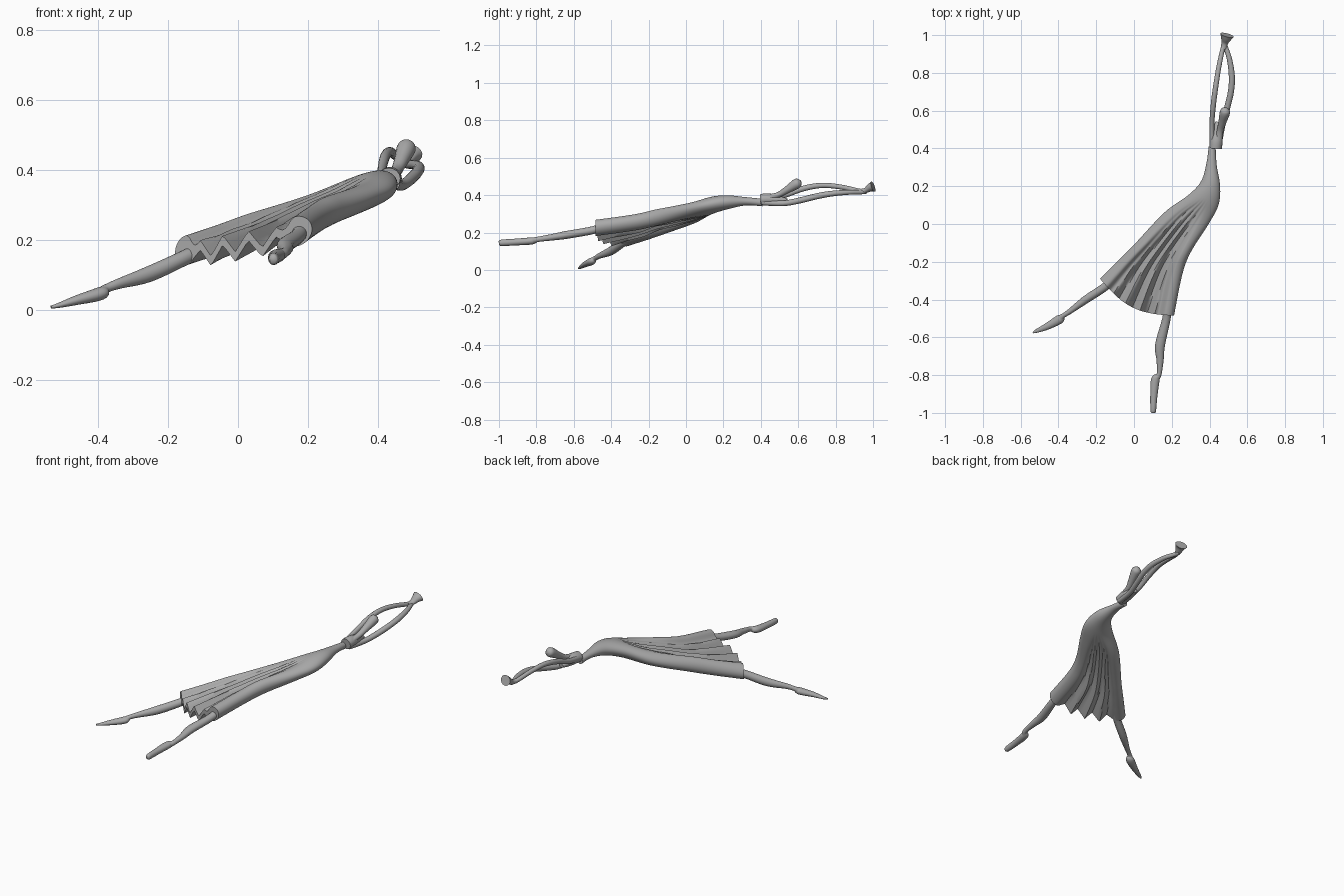
import bpy, bmesh, math
from mathutils import Vector

clay = bpy.data.materials.new("grey clay")
clay.diffuse_color = (0.4, 0.4, 0.4, 1)


def spline(rows, steps):
    """Smoothly resample a list of number tuples (Catmull-Rom)."""
    out = []
    n = len(rows)
    for i in range(n - 1):
        a, b, c, d = (rows[max(0, min(n - 1, i + k))] for k in (-1, 0, 1, 2))
        for j in range(steps):
            t = j / steps
            out.append([0.5 * (2 * q + (r - p) * t + (2 * p - 5 * q + 4 * r - s) * t * t
                               + (3 * q - p - 3 * r + s) * t ** 3)
                        for p, q, r, s in zip(a, b, c, d)])
    out.append(list(rows[-1]))
    return out


def loft(name, rings, angle=40):
    """Skin closed rings of points and cap both ends."""
    bm = bmesh.new()
    vs = [[bm.verts.new(p) for p in ring] for ring in rings]
    n = len(vs[0])
    for a, b in zip(vs, vs[1:]):
        for i in range(n):
            bm.faces.new((a[i], a[(i + 1) % n], b[(i + 1) % n], b[i]))
    bm.faces.new(vs[0][::-1])
    bm.faces.new(vs[-1])
    bmesh.ops.recalc_face_normals(bm, faces=bm.faces)
    me = bpy.data.meshes.new(name)
    bm.to_mesh(me)
    bm.free()
    me.materials.append(clay)
    ob = bpy.data.objects.new(name, me)
    bpy.context.collection.objects.link(ob)
    bpy.ops.object.select_all(action='DESELECT')
    ob.select_set(True)
    bpy.context.view_layer.objects.active = ob
    bpy.ops.object.shade_smooth_by_angle(angle=math.radians(angle))
    return ob


def limb(name, pts, sides=16, steps=5):
    """Tube along (x, y, z, half width, half height) points."""
    rows = spline(pts, steps)
    rings = []
    for i, r in enumerate(rows):
        p = Vector(r[:3])
        d = Vector(rows[min(i + 1, len(rows) - 1)][:3]) - Vector(rows[max(i - 1, 0)][:3])
        side = d.cross(Vector((0, 0, 1))).normalized()
        up = side.cross(d).normalized()
        rings.append([p + side * r[3] * math.cos(a) + up * r[4] * math.sin(a)
                      for a in (k * math.tau / sides for k in range(sides))])
    return loft(name, rings, 60)


# Dress: left edge xy, right edge xy, left z, right z, half thickness, pleat strength
dress = [
    (.395, .41, .432, .41, .360, .360, .020, 0),
    (.385, .33, .438, .31, .367, .367, .022, 0),
    (.357, .23, .456, .20, .360, .362, .038, 0),
    (.290, .155, .447, .10, .338, .346, .046, 0),
    (.160, .06, .395, .00, .282, .325, .046, .22),
    (.000, -.11, .300, -.15, .225, .290, .044, .60),
    (-.090, -.20, .255, -.27, .193, .262, .043, .82),
    (-.180, -.29, .212, -.485, .163, .231, .043, 1),
]
ACROSS = 64
PLEATS = 4


def dress_ring(row):
    lx, ly, rx, ry, lz, rz, h, w = row
    w = max(0, min(1, w))
    L, R = Vector((lx, ly, lz)), Vector((rx, ry, rz))
    width = (R - L).length
    tube = min(0.5, h / width)          # share of the width taken by each leg tube
    top, low = [], []
    for k in range(ACROSS + 1):
        s = 0.5 - 0.5 * math.cos(math.pi * k / ACROSS)
        p = L.lerp(R, s)
        oval = h * math.sqrt(max(0, 1 - (2 * s - 1) ** 2))
        e = min(s, 1 - s)
        if e < tube:
            pipe = h * math.sqrt(max(0, 1 - ((e - tube) / tube) ** 2))
        else:
            f = min(1, (e - tube) / tube)
            pipe = h + (0.014 - h) * f * f * (3 - 2 * f)
        thick = oval + (pipe - oval) * min(1, w * 1.6)
        # zigzag folds between the two leg tubes
        u = (s - 1.3 * tube) / max(1e-4, 1 - 2.6 * tube)
        inside = max(0, min(1, 6 * u, 6 * (1 - u)))
        tri = 4 * abs((u * PLEATS) % 1 - 0.5) - 1
        p.z += inside * w * (-0.027 * tri - 0.018 * w)
        # curved hem
        bulge = 0.06 * w * w * math.sin(math.pi * s)
        p += Vector((-0.4, -0.9, 0)) * bulge
        top.append(p + Vector((0, 0, thick)))
        low.append(p - Vector((0, 0, thick)))
    return top + low[-2:0:-1]


loft("pleated_dress", [dress_ring(r) for r in spline(dress, 7)], 50)

# Legs with pointed feet
limb("left_leg", [
    (-.08, -.26, .185, .022, .022), (-.15, -.33, .150, .022, .022),
    (-.255, -.40, .102, .021, .023), (-.34, -.463, .075, .014, .015),
    (-.378, -.488, .060, .013, .013), (-.395, -.505, .046, .024, .019),
    (-.46, -.542, .028, .018, .014), (-.515, -.566, .012, .010, .007),
    (-.535, -.575, .008, .004, .004)])
limb("right_leg", [
    (.18, -.42, .240, .023, .022), (.172, -.50, .212, .022, .021),
    (.138, -.64, .187, .026, .021), (.138, -.72, .174, .019, .017),
    (.133, -.795, .163, .013, .014), (.113, -.825, .155, .023, .019),
    (.105, -.91, .149, .019, .018), (.102, -.985, .145, .015, .017),
    (.101, -1.0, .144, .010, .011)])

# Upper body and head
limb("chest", [
    (.432, .40, .376, .033, .030), (.436, .44, .378, .033, .031),
    (.440, .49, .374, .028, .024), (.445, .54, .370, .014, .012)])
limb("head", [
    (.445, .42, .385, .020, .016), (.455, .49, .400, .017, .015),
    (.468, .54, .428, .021, .020), (.480, .585, .457, .027, .027),
    (.484, .603, .466, .024, .024), (.487, .614, .471, .010, .010)])

# Arms meeting overhead
limb("left_arm", [
    (.415, .41, .375, .014, .016), (.412, .52, .398, .013, .015),
    (.420, .63, .436, .014, .015), (.433, .73, .452, .014, .014),
    (.449, .83, .443, .013, .013), (.468, .92, .424, .012, .012),
    (.482, .965, .420, .011, .011)])
limb("right_arm", [
    (.448, .41, .360, .015, .015), (.468, .52, .356, .015, .015),
    (.492, .61, .372, .016, .016), (.513, .70, .394, .016, .016),
    (.518, .78, .408, .016, .015), (.506, .87, .415, .014, .013),
    (.486, .935, .416, .012, .012), (.478, .965, .418, .010, .010)])

# Joined hands, flaring at the tips
limb("hands", [
    (.474, .925, .420, .014, .013), (.480, .958, .424, .018, .014),
    (.488, .985, .440, .029, .022), (.492, 1.0, .446, .037, .029)], 16, 4)
